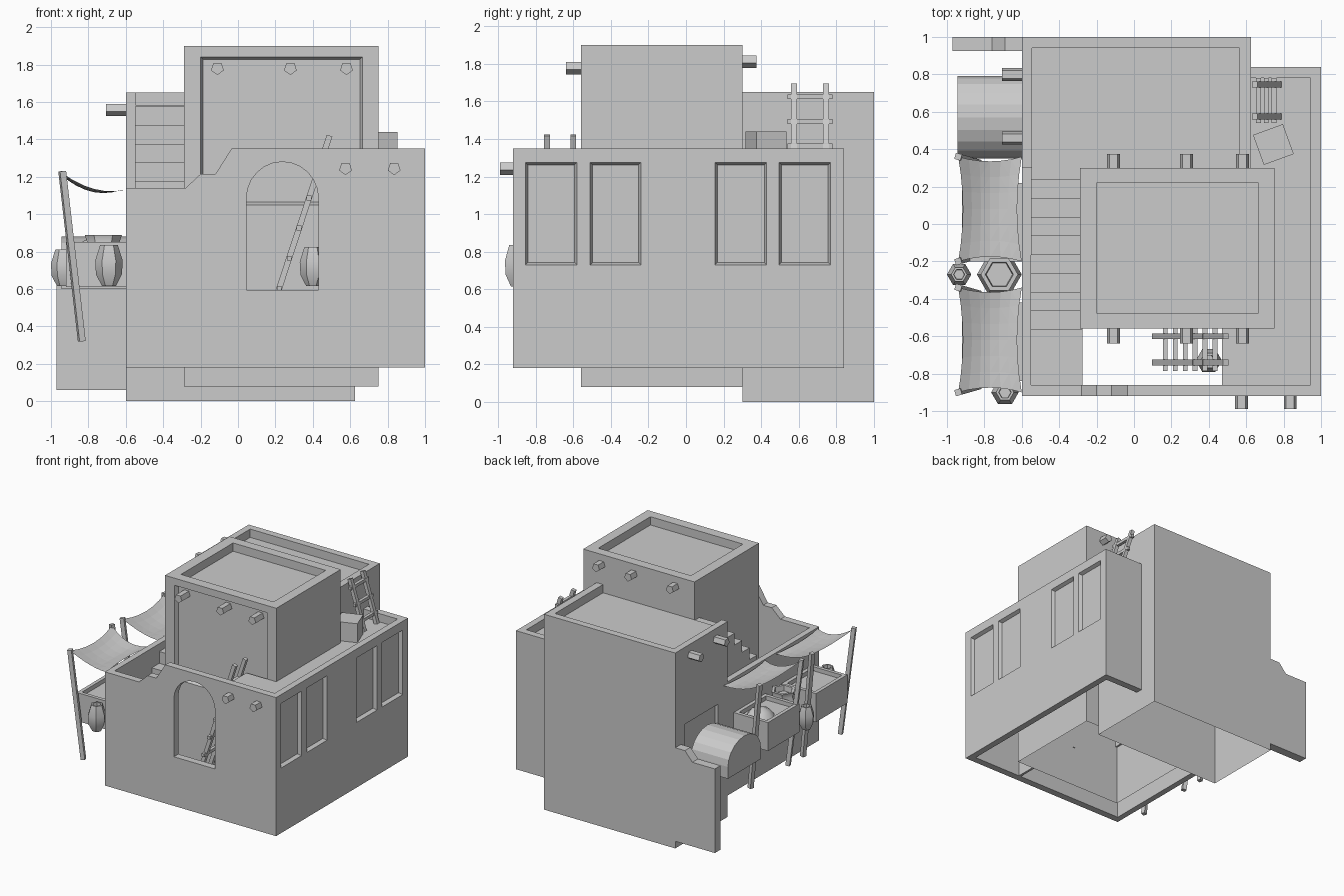
import bpy, bmesh, math
from mathutils import Vector, Matrix

if "Cube" in bpy.data.objects:
    bpy.data.objects.remove(bpy.data.objects["Cube"])


def mesh_obj(name, bm, smooth=False):
    bmesh.ops.recalc_face_normals(bm, faces=bm.faces)
    me = bpy.data.meshes.new(name)
    bm.to_mesh(me)
    bm.free()
    ob = bpy.data.objects.new(name, me)
    bpy.context.collection.objects.link(ob)
    if smooth:
        bpy.ops.object.select_all(action='DESELECT')
        ob.select_set(True)
        bpy.context.view_layer.objects.active = ob
        bpy.ops.object.shade_smooth_by_angle(angle=math.radians(50))
    return ob


def box(name, x, y, z):
    bm = bmesh.new()
    bmesh.ops.create_cube(bm, size=1)
    for v in bm.verts:
        v.co = [a[0] if c < 0 else a[1] for a, c in zip((x, y, z), v.co)]
    return mesh_obj(name, bm)


def prism(name, pts, axis, a, b, taper=0):
    """Extrude a 2D profile along x or y; taper shrinks the far end."""
    bm = bmesh.new()
    cu = sum(p[0] for p in pts) / len(pts)
    cw = sum(p[1] for p in pts) / len(pts)

    def ring(d, t):
        out = []
        for u, w in pts:
            u -= math.copysign(t, u - cu)
            w -= math.copysign(t, w - cw)
            out.append(bm.verts.new((d, u, w) if axis == 'x' else (u, d, w)))
        return out
    r0, r1 = ring(a, 0), ring(b, taper)
    bm.faces.new(r0)
    bm.faces.new(r1)
    for i in range(len(pts)):
        j = (i + 1) % len(pts)
        bm.faces.new((r0[i], r0[j], r1[j], r1[i]))
    return mesh_obj(name, bm)


def rect(u0, u1, w0, w1):
    return [(u0, w0), (u1, w0), (u1, w1), (u0, w1)]


def cut(ob, *cutters):
    bpy.context.view_layer.objects.active = ob
    for c in cutters:
        c.hide_render = True
        m = ob.modifiers.new("cut", 'BOOLEAN')
        m.operation, m.object, m.solver = 'DIFFERENCE', c, 'EXACT'
        bpy.ops.object.modifier_apply(modifier=m.name)
        bpy.data.objects.remove(c, do_unlink=True)


def open_bottom(ob):
    bm = bmesh.new()
    bm.from_mesh(ob.data)
    low = min(v.co.z for v in bm.verts)
    bad = [f for f in bm.faces if all(v.co.z < low + 1e-4 for v in f.verts)]
    bmesh.ops.delete(bm, geom=bad, context='FACES')
    bm.to_mesh(ob.data)
    bm.free()


def bar(name, p, q, r, n=4):
    p, q = Vector(p), Vector(q)
    d = q - p
    bm = bmesh.new()
    rot = d.to_track_quat('Z', 'Y').to_matrix().to_4x4()
    m = Matrix.Translation((p + q) / 2) @ rot @ Matrix.Rotation(math.pi / n, 4, 'Z')
    bmesh.ops.create_cone(bm, cap_ends=True, segments=n, radius1=r, radius2=r, depth=d.length, matrix=m)
    return mesh_obj(name, bm)


def lathe(name, x, y, z, prof, n=6):
    bm = bmesh.new()
    rings = [[bm.verts.new((x + r * math.cos(2 * math.pi * i / n), y + r * math.sin(2 * math.pi * i / n), z + h))
              for i in range(n)] for r, h in prof]
    for a, b in zip(rings, rings[1:]):
        for i in range(n):
            j = (i + 1) % n
            bm.faces.new((a[i], a[j], b[j], b[i]))
    bm.faces.new(rings[0])
    bm.faces.new(rings[-1])
    return mesh_obj(name, bm, True)


def ladder(name, foot, top, ys, rungs, over):
    # two leaning rails in the xz plane, rungs along y
    for y in ys:
        bar(name + "_rail", (foot[0], y, foot[1]), (top[0], y, top[1]), 0.022)
    for t in rungs:
        x, z = (foot[k] + (top[k] - foot[k]) * t for k in (0, 1))
        bar(name + "_rung", (x, ys[0] - over, z), (x, ys[1] + over, z), 0.018)


# Tower with roof pit and recessed front panel
tower = box("tower", (-.29, .75), (-.56, .30), (.08, 1.9))
cut(tower, box("pit", (-.2, .665), (-.475, .22), (1.83, 2)),
    prism("panel", rect(-.2, .665, 1.05, 1.84), 'y', -.5605, -.53, .014))
open_bottom(tower)

# Back block with roof pit and a doorway recess on the left
back = box("back_block", (-.6, .625), (.30, 1.0), (0, 1.65))
cut(back, box("pit", (-.545, .565), (.2, .94), (1.58, 2)),
    box("door", (-.7, -.57), (.43, .88), (.6, 1.0)))
open_bottom(back)

# Front wall with broken top line and arched doorway
front = prism("front_wall", [(-.6, .18), (1, .18), (1, 1.35), (-.035, 1.35), (-.12, 1.215),
                             (-.2, 1.215), (-.28, 1.14), (-.6, 1.14)], 'y', -.92, -.86)
arch = [(.045, .595), (.43, .595)] + [(.2375 + .1925 * math.cos(math.pi * i / 12),
                                      1.085 + .195 * math.sin(math.pi * i / 12)) for i in range(13)]
cut(front, prism("arch", arch, 'y', -1, -.8))

# Right wall with four recessed windows
right = box("right_wall", (.945, 1), (-.86, .84), (.18, 1.35))
wins = [(-.855, -.58), (-.51, -.24), (.155, .43), (.495, .77)]
cut(right, *[prism("win", rect(a, b, .73, 1.275), 'x', 1.0005, .97, .013) for a, b in wins])

# Remaining walls and the terrace roof
box("rear_wall", (.6, .945), (.78, .84), (.18, 1.35))
box("left_wall", (-.6, -.55), (-.86, .30), (.18, 1.14))
box("courtyard_wall", (.47, .49), (-.86, -.56), (.18, 1.27))
box("terrace_roof", (.47, .945), (-.86, -.56), (1.26, 1.28))
box("terrace_roof_side", (.75, .945), (-.56, .30), (1.26, 1.28))
box("terrace_roof_rear", (.625, .945), (.30, .78), (1.26, 1.28))

# Staircase along the left side, rising to the back roof
st = [(.3, .6), (.3, 1.575)]
for i in range(9):
    y, z = .235 - .1 * i, 1.575 - .1 * i
    st += [(y, z), (y, z - .1)]
prism("stairs", st + [(-.86, .675), (-.86, .6)], 'x', -.55, -.275)

# Stepped garden wall at back left
prism("garden_wall", [(-.97, .06), (-.6, .06), (-.6, .85), (-.69, .85), (-.76, .77), (-.97, .77)], 'y', .925, 1.0)

# Roof beam ends
for x in (-.11, .28, .58):
    bar("tower_front_beam", (x, -.64, 1.78), (x, -.53, 1.78), .036, 5)
    bar("tower_back_beam", (x, .28, 1.815), (x, .375, 1.815), .036, 5)
for x in (.575, .835):
    bar("front_beam", (x, -.99, 1.245), (x, -.9, 1.245), .036, 5)
for y in (.8, .46):
    bar("left_beam", (-.705, y, 1.56), (-.58, y, 1.56), .036, 5)

# Ladders
ladder("courtyard_ladder", (.11, .27), (.49, 1.42), (-.74, -.6), [.15 + .14 * i for i in range(6)], .045)
ladder("roof_ladder", (.775, 1.28), (.645, 1.69), (.575, .745), [.2, .52, .84], .035)

# Crate on the terrace
crate = box("crate", (-.085, .085), (-.085, .085), (0, .16))
crate.location = (.745, .425, 1.28)
crate.rotation_euler.z = math.radians(20)

# Jars
small = [(.035, 0), (.066, .06), (.07, .13), (.045, .21), (.032, .21), (.03, .17)]
for x, y, s in ((-.935, -.27, .93), (-.69, -.9, 1.05), (.4, -.73, 1)):
    lathe("jar", x, y, .615, [(r * s, h * s) for r, h in small])
lathe("large_jar", -.72, -.27, .615, [(.07, 0), (.12, .09), (.12, .17), (.085, .23), (.1, .275), (.075, .275), (.07, .23)])

# Market stalls: open trays with goods
for y0, y1 in ((-.2, .22), (-.84, -.42)):
    stall = box("stall", (-.92, -.6), (y0, y1), (.61, .85))
    cut(stall, box("tray", (-.89, -.63), (y0 + .03, y1 - .03), (.815, 1)))
lathe("goods_mound", -.75, .08, .815, [(.11, 0), (.08, .04), (.03, .065)], 8)

# Vaulted oven by the doorway
oven = [(.35, .6), (.79, .6)] + [(.57 + .22 * math.cos(math.pi * i / 10), .7 + .18 * math.sin(math.pi * i / 10))
                                for i in range(11)]
prism("oven", oven, 'x', -.945, -.6)


# Sagging awnings on leaning poles
def awning(y0, y1):
    n = 6
    bm = bmesh.new()
    g = []
    for i in range(n + 1):
        u = i / n
        row = []
        for j in range(n + 1):
            v = j / n
            su, sv = 4 * u * (1 - u), 4 * v * (1 - v)
            x = -.94 + .34 * u + .025 * sv * (1 - 2 * u)
            y = y0 + (y1 - y0) * v + .025 * su * (1 - 2 * v)
            z = 1.22 - .09 * u - .04 * su - .035 * sv * (1 - u)
            row.append(bm.verts.new((x, y, z)))
        g.append(row)
    for i in range(n):
        for j in range(n):
            bm.faces.new((g[i][j], g[i + 1][j], g[i + 1][j + 1], g[i][j + 1]))
    bmesh.ops.triangulate(bm, faces=bm.faces)
    mesh_obj("awning", bm)
    for y, lean in ((y0, .03), (y1, -.03)):
        bar("awning_pole", (-.835, y + lean, .32), (-.94, y, 1.23), .024)


awning(-.2, .36)
awning(-.9, -.34)
